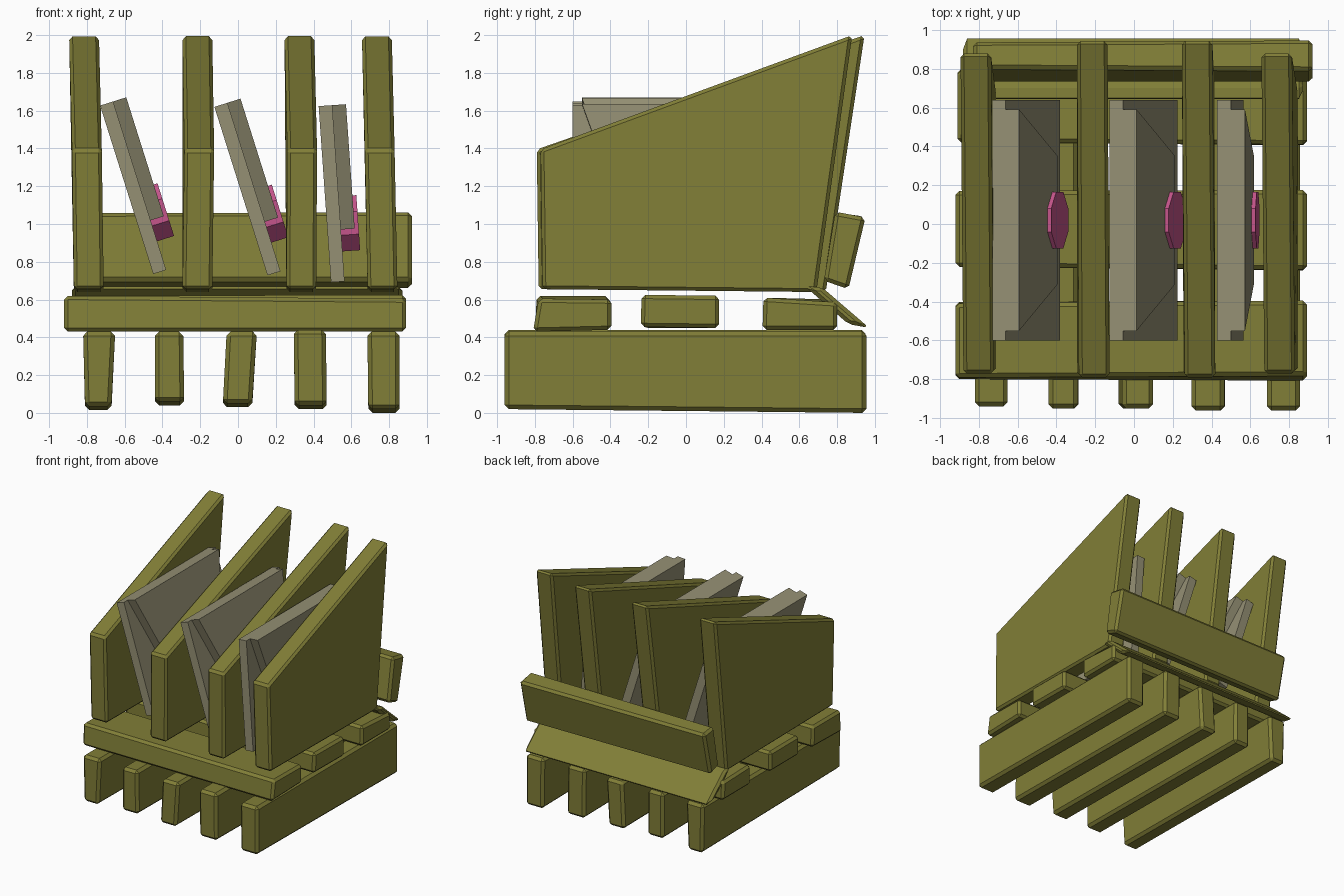
import bpy, bmesh, math
from mathutils import Matrix, Vector

if "Cube" in bpy.data.objects:
    bpy.data.objects.remove(bpy.data.objects["Cube"])


def material(name, rgb):
    m = bpy.data.materials.new(name)
    m.diffuse_color = (*rgb, 1)
    m.use_nodes = True
    m.node_tree.nodes["Principled BSDF"].inputs["Base Color"].default_value = m.diffuse_color
    return m


WOOD = material("olive_wood", (0.22, 0.21, 0.038))
PAPER = material("envelope_paper", (0.30, 0.28, 0.175))
WAX = material("pink_wax", (0.56, 0.09, 0.26))


def prism(name, end_a, end_b, mat, bevel=0.0):
    """Solid between two matching end loops, with an optional chamfer."""
    bm = bmesh.new()
    a = [bm.verts.new(p) for p in end_a]
    b = [bm.verts.new(p) for p in end_b]
    n = len(a)
    bm.faces.new(a)
    bm.faces.new(b[::-1])
    for i in range(n):
        j = (i + 1) % n
        bm.faces.new((a[j], a[i], b[i], b[j]))
    bmesh.ops.recalc_face_normals(bm, faces=bm.faces)
    me = bpy.data.meshes.new(name)
    bm.to_mesh(me)
    bm.free()
    ob = bpy.data.objects.new(name, me)
    bpy.context.collection.objects.link(ob)
    me.materials.append(mat)
    if bevel:
        mod = ob.modifiers.new("chamfer", "BEVEL")
        mod.width = bevel
        mod.segments = 1
        mod.limit_method = 'NONE'
    return ob


# Base runners, slightly crooked: bottom x range, top x range, bottom z, top z, front y, back y
runners = [
    (-0.81, -0.67, -0.82, -0.65, 0.025, 0.43, -0.94, 0.94),
    (-0.44, -0.285, -0.44, -0.29, 0.05, 0.43, -0.95, 0.94),
    (-0.08, 0.075, -0.06, 0.10, 0.04, 0.43, -0.95, 0.95),
    (0.30, 0.47, 0.295, 0.465, 0.03, 0.44, -0.96, 0.95),
    (0.69, 0.855, 0.685, 0.855, 0.01, 0.43, -0.96, 0.955),
]
for i, (b0, b1, t0, t1, z0, z1, y0, y1) in enumerate(runners):
    ends = []
    for y, dz in ((y0, 0.01), (y1, -0.01)):
        ends.append([(b0, y, max(0, z0 + dz)), (b1, y, max(0, z0 + dz)), (t1, y, z1), (t0, y, z1)])
    prism(f"base_runner_{i + 1}", *ends, WOOD, 0.022)


def cross_board(name, left, right, profile_l, profile_r=None):
    """Board along x from two yz profiles."""
    return prism(name, [(left, y, z) for y, z in profile_l],
                 [(right, y, z) for y, z in (profile_r or profile_l)], WOOD, 0.02)


# Cross slats
cross_board("front_slat", -0.92, 0.89,
            [(-0.80, 0.43), (-0.40, 0.44), (-0.41, 0.62), (-0.79, 0.62)],
            [(-0.81, 0.43), (-0.395, 0.44), (-0.395, 0.60), (-0.78, 0.605)])
cross_board("middle_slat", -0.92, 0.89,
            [(-0.22, 0.45), (0.17, 0.45), (0.17, 0.62), (-0.22, 0.62)],
            [(-0.24, 0.455), (0.175, 0.45), (0.175, 0.62), (-0.235, 0.625)])
cross_board("back_slat", -0.91, 0.89,
            [(0.42, 0.44), (0.80, 0.44), (0.79, 0.60), (0.42, 0.61)],
            [(0.405, 0.44), (0.80, 0.44), (0.80, 0.585), (0.41, 0.61)])
# Fallen plank at the back, and the leaning back board
cross_board("slanted_plank", -0.88, 0.87,
            [(0.63, 0.67), (0.72, 0.665), (0.97, 0.45), (0.86, 0.47)])
cross_board("back_board", -0.83, 0.92,
            [(0.73, 0.70), (0.85, 0.66), (0.94, 1.04), (0.80, 1.06)],
            [(0.73, 0.70), (0.86, 0.655), (0.95, 1.035), (0.79, 1.065)])

# Sloped upright dividers: x centre of bottom, front top, back top; front y; bottom back y; top back y
dividers = [
    (-0.79, -0.80, -0.815, -0.77, 0.69, 0.88),
    (-0.215, -0.205, -0.215, -0.79, 0.74, 0.945),
    (0.335, 0.34, 0.325, -0.79, 0.74, 0.945),
    (0.765, 0.75, 0.735, -0.77, 0.69, 0.88),
]
for i, (xb, xf, xt, yf, yb, yt) in enumerate(dividers):
    pts = [(xb, yf + 0.01, 0.655), (xb, yb, 0.64), (xt, yt, 2.0), (xf, yf, 1.395)]
    half = Vector((0.079, 0, 0))
    prism(f"divider_{i + 1}", [Vector(p) - half for p in pts],
          [Vector(p) + half for p in pts], WOOD, 0.018)

# Envelopes: top left corner x, z and tilt; local x is out of the face, -z runs down it
envelopes = [(-0.73, 1.627, 17.5), (-0.125, 1.62, 17.5), (0.427, 1.624, 4.0)]
seal = [(0.158 * math.cos(math.pi / 8 + k * math.pi / 4),
         0.158 * math.sin(math.pi / 8 + k * math.pi / 4) - 0.63) for k in range(8)]
outlines = [
    ("envelope", [(-0.62, 0), (0.62, 0), (0.62, -0.935), (-0.62, -0.935)], 0, 0.072, PAPER),
    ("envelope_flap", [(-0.57, 0), (0.57, 0), (0.33, -0.66), (-0.33, -0.66)], 0.072, 0.145, PAPER),
    ("wax_seal", seal, 0.072, 0.166, WAX),
]
for i, (x, z, tilt) in enumerate(envelopes):
    place = Matrix.Translation((x, 0.02, z)) @ Matrix.Rotation(math.radians(-tilt), 4, 'Y')
    for name, loop, d0, d1, mat in outlines:
        ends = [[place @ Vector((d, y, h)) for y, h in loop] for d in (d0, d1)]
        prism(f"{name}_{i + 1}", *ends, mat)
